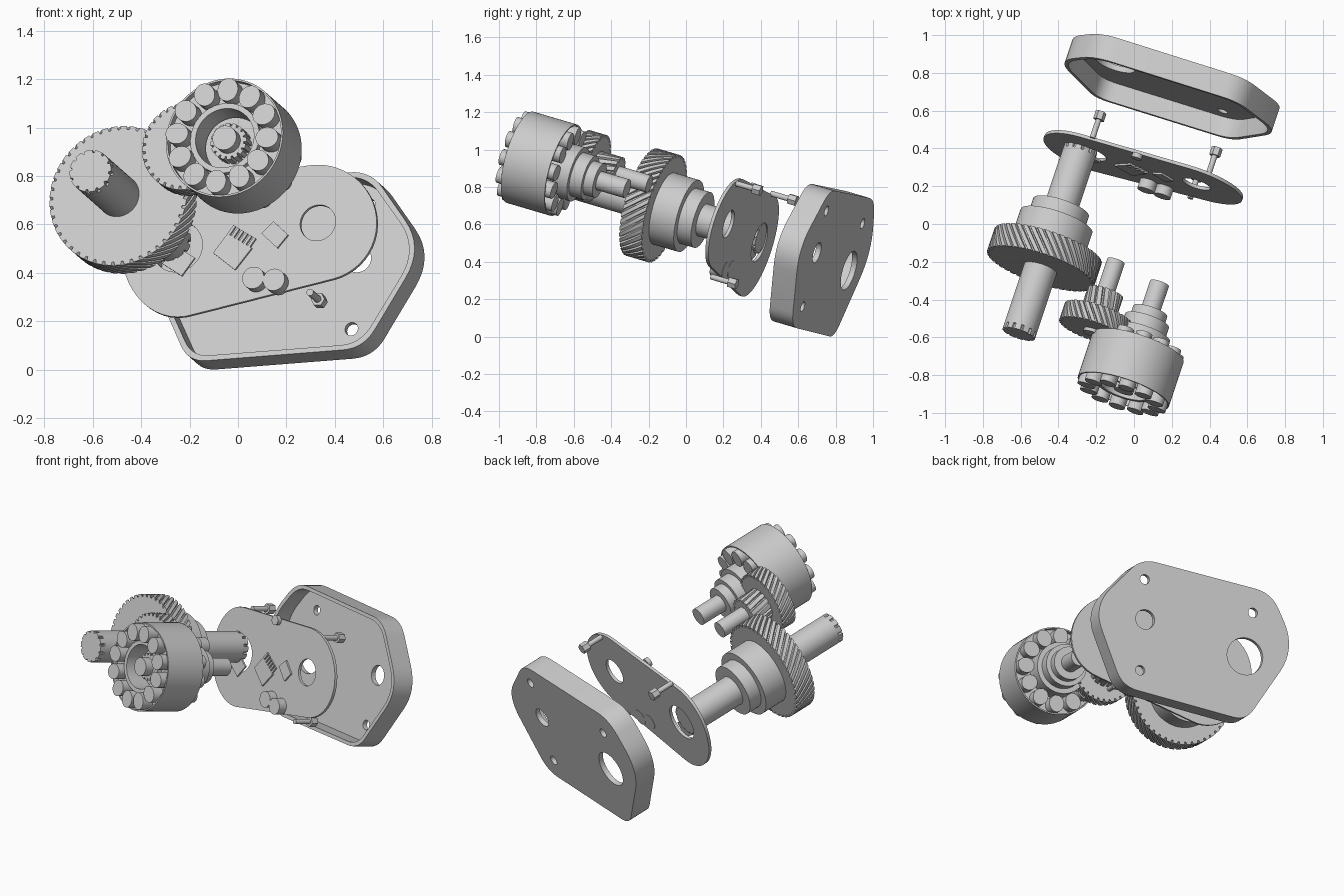
import bpy, bmesh
from math import sin, cos, pi, radians
from mathutils import Vector, Matrix

if "Cube" in bpy.data.objects:
    bpy.data.objects.remove(bpy.data.objects["Cube"])

# Shared tilted axis of the exploded assembly (front to back) and its frame
A = Vector((0.335, 1, -0.295)).normalized()
EX = A.cross(Vector((0, 0, 1))).normalized()
EZ = EX.cross(A)
FRAME = Matrix((EX, EZ, -A)).transposed().to_4x4()

grey = bpy.data.materials.new("metal grey")
grey.use_nodes = True
grey.diffuse_color = (0.6, 0.6, 0.6, 1)
grey.node_tree.nodes["Principled BSDF"].inputs["Base Color"].default_value = (0.6, 0.6, 0.6, 1)
parts = []


def flat(x, z, d):
    """In-plane position of a front-seen point on the plane at depth d."""
    v = Vector((x, (d - A.x * x - A.z * z) / A.y, z))
    return Vector((v.dot(EX), v.dot(EZ)))


def through(x, y, z):
    """In-plane position of the axis running through a point."""
    v = Vector((x, y, z))
    return Vector((v.dot(EX), v.dot(EZ)))


def circle(c, r, n=48):
    return ellipse(c, r, r, 0, n)


def ellipse(c, rx, ry, turn=0, n=32):
    rot = Matrix.Rotation(turn, 2)
    return [c + rot @ Vector((rx * cos(2 * pi * i / n), ry * sin(2 * pi * i / n))) for i in range(n)]


def toothed(c, r, teeth, depth, land=0.62):
    pts = []
    for i in range(teeth):
        for f, rad in ((0, r), (land / 2, r), (land, r), (land + .08, r - depth), (0.92, r - depth)):
            a = 2 * pi * (i + f) / teeth
            pts.append(c + Vector((cos(a), sin(a))) * rad)
    return pts


def rounded(corners, cuts, steps=8):
    pts = []
    for i, (p, cut) in enumerate(zip(corners, cuts)):
        a = p + (corners[i - 1] - p).normalized() * cut
        b = p + (corners[(i + 1) % len(corners)] - p).normalized() * cut
        for k in range(steps + 1):
            t = k / steps
            pts.append(a * (1 - t) ** 2 + p * 2 * t * (1 - t) + b * t * t)
    return pts


def finish(name, me):
    me.transform(FRAME)
    me.materials.clear()
    me.materials.append(grey)
    ob = bpy.data.objects.new(name, me)
    bpy.context.collection.objects.link(ob)
    parts.append(ob)


def solid(name, outline, d0, d1, twist=0, c=None, layers=1):
    """Extrude an outline from depth d0 to d1, optionally twisting about c."""
    bm = bmesh.new()
    rings = []
    for k in range(layers + 1):
        t = k / layers
        rot = Matrix.Rotation(twist * t, 2)
        pts = [c + rot @ (p - c) for p in outline] if c else outline
        rings.append([bm.verts.new((p.x, p.y, -(d0 + (d1 - d0) * t))) for p in pts])
    n = len(outline)
    for lo, hi in zip(rings, rings[1:]):
        for i in range(n):
            bm.faces.new((lo[i], lo[(i + 1) % n], hi[(i + 1) % n], hi[i]))
    bm.faces.new(rings[0])
    bm.faces.new(rings[-1])
    bmesh.ops.recalc_face_normals(bm, faces=bm.faces)
    me = bpy.data.meshes.new(name)
    bm.to_mesh(me)
    bm.free()
    finish(name, me)


def pierced(name, outlines, d0, d1):
    """Plate or tube: first outline is the rim, the others are holes."""
    cu = bpy.data.curves.new(name + "_profile", 'CURVE')
    cu.dimensions = '2D'
    cu.fill_mode = 'BOTH'
    cu.extrude = (d1 - d0) / 2
    for pts in outlines:
        s = cu.splines.new('POLY')
        s.points.add(len(pts) - 1)
        for sp, p in zip(s.points, pts):
            sp.co = (p.x, p.y, 0, 1)
        s.use_cyclic_u = True
    tmp = bpy.data.objects.new(name + "_profile", cu)
    bpy.context.collection.objects.link(tmp)
    bpy.context.view_layer.update()
    me = bpy.data.meshes.new_from_object(tmp.evaluated_get(bpy.context.evaluated_depsgraph_get()))
    bpy.data.objects.remove(tmp)
    bm = bmesh.new()
    bm.from_mesh(me)
    bmesh.ops.remove_doubles(bm, verts=bm.verts, dist=1e-5)
    bmesh.ops.recalc_face_normals(bm, faces=bm.faces)
    bm.to_mesh(me)
    bm.free()
    me.transform(Matrix.Translation((0, 0, -(d0 + d1) / 2)))
    finish(name, me)


# Rear housing: open tray with bored floor
BACK = 0.673
corners = [flat(x, z, BACK) for x, z in
           ((-.17, .735), (-.365, .45), (-.165, -.005), (.56, .052), (.81, .47), (.59, .785))]
shell = rounded(corners, (.1, .17, .08, .09, .15, .09))
mid = flat(.215, .4, BACK)
inner = [mid + Vector(((p.x - mid.x) * .96, (p.y - mid.y) * .945)) for p in shell]
bores = [circle(flat(x, z, BACK), r, 40) for x, z, r in
         ((-.09, .353, .108), (.505, .449, .057), (.55, .672, .028), (-.087, .604, .028), (.478, .16, .028))]
pierced("housing_floor", [shell] + bores, BACK - .03, BACK)
pierced("housing_wall", [shell, inner], BACK - .135, BACK - .03)

# Circuit board with two holes
BOARD = 0.13
outline = []
for cx, cz, rx, rz, a0, a1 in ((.33, .607, .243, .24, -75, 100), (-.25, .488, .23, .27, 100, 285)):
    for k in range(25):
        a = radians(a0 + (a1 - a0) * k / 24)
        outline.append(flat(cx + rx * cos(a), cz + rz * sin(a), BOARD))
pierced("circuit_board", [outline, circle(flat(-.25, .508, BOARD), .108),
                          circle(flat(.33, .607, BOARD), .077)], BOARD, BOARD + .018)

# Board components
chips = [((-.10, .48), (-.04, .56), (.06, .50), (-.01, .41)),
         ((.10, .56), (.15, .61), (.21, .555), (.165, .50)),
         ((-.31, .435), (-.23, .385), (-.175, .46), (-.25, .505))]
for i, quad in enumerate(chips):
    solid(f"chip_{i + 1}", [flat(x, z, BOARD) for x, z in quad], BOARD - .011, BOARD)
start, end = flat(-.04, .56, BOARD), flat(.06, .50, BOARD)
out = Vector((.022, .036))
for i in range(6):
    a = start.lerp(end, i / 6)
    b = start.lerp(end, (i + .55) / 6)
    solid(f"chip_pin_{i + 1}", [a, b, b + out, a + out], BOARD - .011, BOARD)
for i, (x, z) in enumerate(((.062, .38), (.148, .372))):
    solid(f"capacitor_{i + 1}", circle(flat(x, z, .078), .047), .078, BOARD + .02)
solid("board_post", circle(flat(.02, .79, BOARD), .028), BOARD - .025, BOARD)

# Screws: thin shank, hexagonal head at the rear
for i, tip in enumerate(((-.22, .455, .765), (.395, .265, .82), (.297, .135, .32))):
    c, d = through(*tip), Vector(tip).dot(A)
    solid(f"screw_shank_{i + 1}", circle(c, .015, 20), d, d + .11)
    solid(f"screw_head_{i + 1}", circle(c, .03, 6), d + .105, d + .15)

# Output shaft with splined ends, helical gear and stepped hub
c = through(-.28, .405, .53)
solid("output_shaft", circle(c, .09), -.91, .11)
solid("front_spline", toothed(c, .09, 12, .01, .68), -.94, -.91)
solid("rear_spline", toothed(c, .09, 12, .01, .68), .11, .141)
solid("output_gear", toothed(c, .299, 45, .015), -.56, -.43, .38, c, 5)
solid("hub_large", circle(c, .2, 64), -.43, -.285)
solid("hub_small", circle(c, .155, 64), -.285, -.205)

# Intermediate shaft with helical gear and pinion
c = through(-.095, -.196, .815)
solid("intermediate_shaft", circle(c, .048), -.85, -.428)
solid("intermediate_gear", toothed(c, .187, 32, .015), -.832, -.735, .38, c, 5)
solid("intermediate_pinion", toothed(c, .098, 16, .014), -.735, -.61, .25, c, 3)

# Motor: stator ring, rim, coils, rotor and its shaft
c = through(.135, -.315, .79)
pierced("stator_rim", [circle(c, .254, 72), circle(c, .246, 72)], -1.085, -.83)
pierced("stator_core", [circle(c, .246, 72), circle(c, .128, 48)], -1.05, -.865)
pierced("stator_sleeve", [circle(c, .15), circle(c, .127)], -1.08, -.84)
for i in range(12):
    a = 2 * pi * (i - .08) / 12
    spot = c + Vector((cos(a), sin(a))) * .197
    solid(f"coil_{i + 1}", ellipse(spot, .049, .044, a), -1.12, -.8)
solid("rotor", circle(c, .122), -.96, -.675)
solid("rotor_flange", circle(c, .15), -.84, -.745)
solid("rotor_collar", circle(c, .095), -.675, -.62)
solid("motor_shaft", circle(c, .052), -1.085, -.459)
solid("motor_pinion", toothed(c, .078, 16, .012), -1.03, -.96)

# Smooth the round walls, keep the edges crisp
bpy.ops.object.select_all(action='DESELECT')
for ob in parts:
    ob.select_set(True)
bpy.context.view_layer.objects.active = parts[0]
bpy.ops.object.shade_smooth_by_angle()
